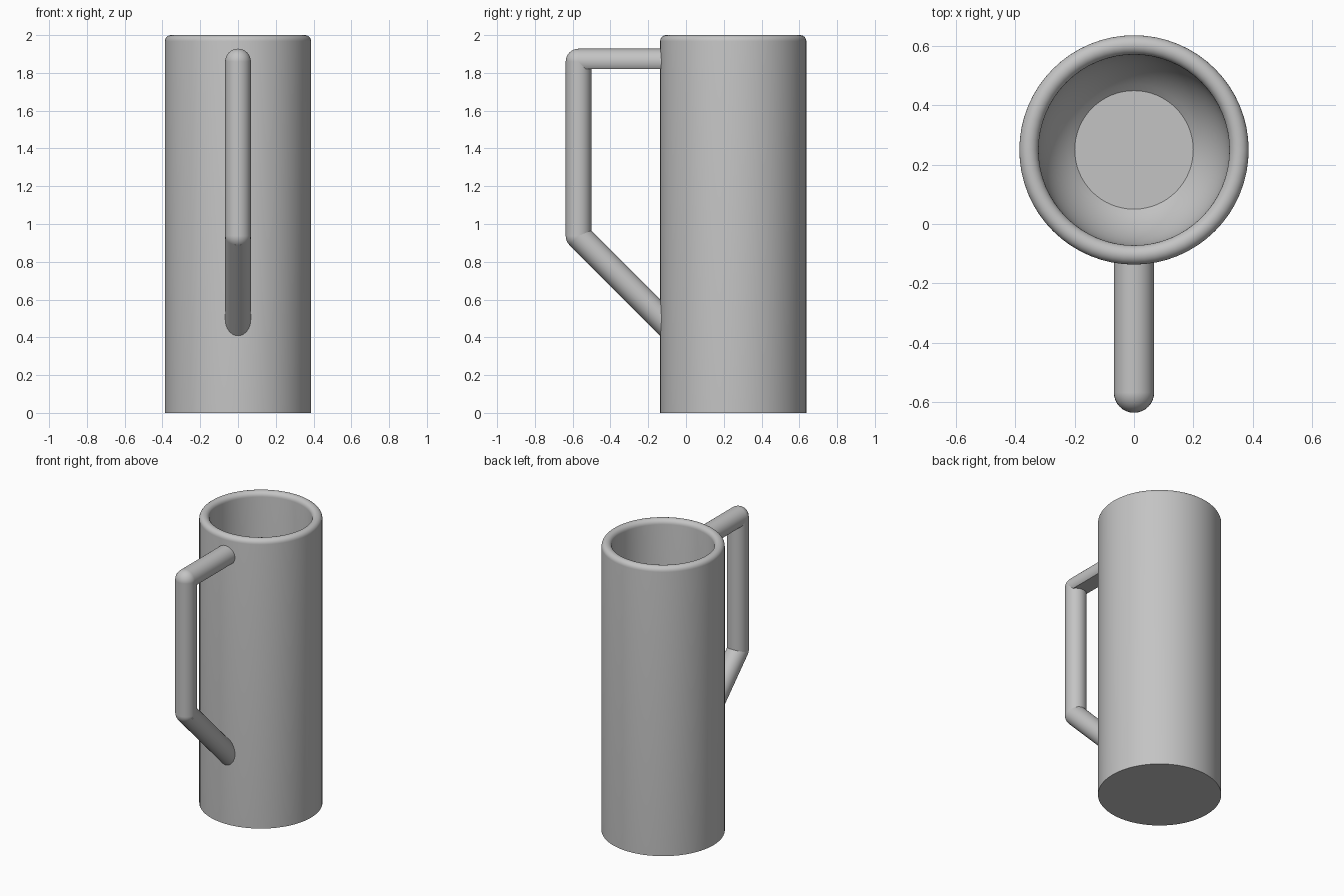
import bpy, bmesh, math
from mathutils import Vector

old = bpy.data.objects.get("Cube")
if old:
    bpy.data.objects.remove(old, do_unlink=True)

grey = bpy.data.materials.new("plain_grey")
grey.use_nodes = True
colour = (0.55, 0.55, 0.55, 1)
grey.diffuse_color = colour
grey.node_tree.nodes["Principled BSDF"].inputs["Base Color"].default_value = colour

CENTRE_Y = 0.25
OUTER, INNER = 0.387, 0.322
TUBE = 0.068


def finish(bm, name):
    bmesh.ops.recalc_face_normals(bm, faces=bm.faces)
    mesh = bpy.data.meshes.new(name)
    bm.to_mesh(mesh)
    bm.free()
    mesh.materials.append(grey)
    obj = bpy.data.objects.new(name, mesh)
    bpy.context.collection.objects.link(obj)
    bpy.ops.object.select_all(action='DESELECT')
    obj.select_set(True)
    bpy.context.view_layer.objects.active = obj
    bpy.ops.object.shade_smooth_by_angle(angle=math.radians(32))
    return obj


def lathe(name, profile, y, sides=64):
    bm = bmesh.new()
    verts = [bm.verts.new((r, 0, z)) for r, z in profile]
    edges = [bm.edges.new(pair) for pair in zip(verts, verts[1:])]
    bmesh.ops.spin(bm, geom=verts + edges, axis=(0, 0, 1), cent=(0, 0, 0),
                   angle=math.tau, steps=sides)
    bmesh.ops.remove_doubles(bm, verts=bm.verts, dist=0.0001)
    # close the base and the inner floor with flat discs
    bmesh.ops.holes_fill(bm, edges=[e for e in bm.edges if e.is_boundary], sides=0)
    bmesh.ops.translate(bm, verts=bm.verts, vec=(0, y, 0))
    return finish(bm, name)


def cut(bm, point, normal):
    """Remove everything on the normal's side and cap the opening."""
    geom = bm.verts[:] + bm.edges[:] + bm.faces[:]
    result = bmesh.ops.bisect_plane(bm, geom=geom, plane_co=point, plane_no=normal,
                                    clear_outer=True)
    rim = [e for e in result["geom_cut"] if isinstance(e, bmesh.types.BMEdge)]
    if rim:
        bmesh.ops.holes_fill(bm, edges=rim, sides=0)


def rod(name, start, end, cuts=()):
    start, end = Vector(start), Vector(end)
    axis = end - start
    bm = bmesh.new()
    made = bmesh.ops.create_cone(bm, cap_ends=True, segments=32, radius1=TUBE,
                                 radius2=TUBE, depth=axis.length)
    turn = axis.to_track_quat('Z', 'Y').to_matrix()
    bmesh.ops.rotate(bm, verts=made["verts"], cent=(0, 0, 0), matrix=turn)
    bmesh.ops.translate(bm, verts=made["verts"], vec=(start + end) / 2)
    for point, normal in cuts:
        cut(bm, point, normal)
    return finish(bm, name)


def knuckle(name, centre, cuts=()):
    bm = bmesh.new()
    made = bmesh.ops.create_uvsphere(bm, u_segments=32, v_segments=16, radius=TUBE)
    bmesh.ops.translate(bm, verts=made["verts"], vec=centre)
    for point, normal in cuts:
        cut(bm, point, normal)
    return finish(bm, name)


# Cup body: straight wall, rounded lip, bowl-shaped bottom with a flat floor
lip = (OUTER - INNER) / 2
profile = [(OUTER, 0)]
for i in range(13):
    a = math.pi * i / 12
    profile.append((INNER + lip + lip * math.cos(a), 2 - lip + lip * math.sin(a)))
floor_z, floor_r = 0.1, 0.2
steep = math.acos(floor_r / INNER)
bowl_z = floor_z + INNER * math.sin(steep)
for i in range(11):
    a = steep * i / 10
    profile.append((INNER * math.cos(a), bowl_z - INNER * math.sin(a)))
lathe("cup_body", profile, CENTRE_Y)

# Handle: flat-bottomed top bar, upright grip and slanted lower brace
top = (0, -0.569, 1.86)
bottom = (0, -0.569, 0.937)
flat_under = ((0, 0, 1.82), (0, 0, -1))
inside_wall = ((0, -0.1, 0), (0, 1, 0))
rod("handle_top_bar", top, (0, -0.1, 1.86), [flat_under])
knuckle("handle_top_corner", top, [flat_under])
rod("handle_grip", bottom, top)
knuckle("handle_lower_corner", bottom)
rod("handle_lower_brace", bottom, (0, 0, 0.368), [inside_wall])
